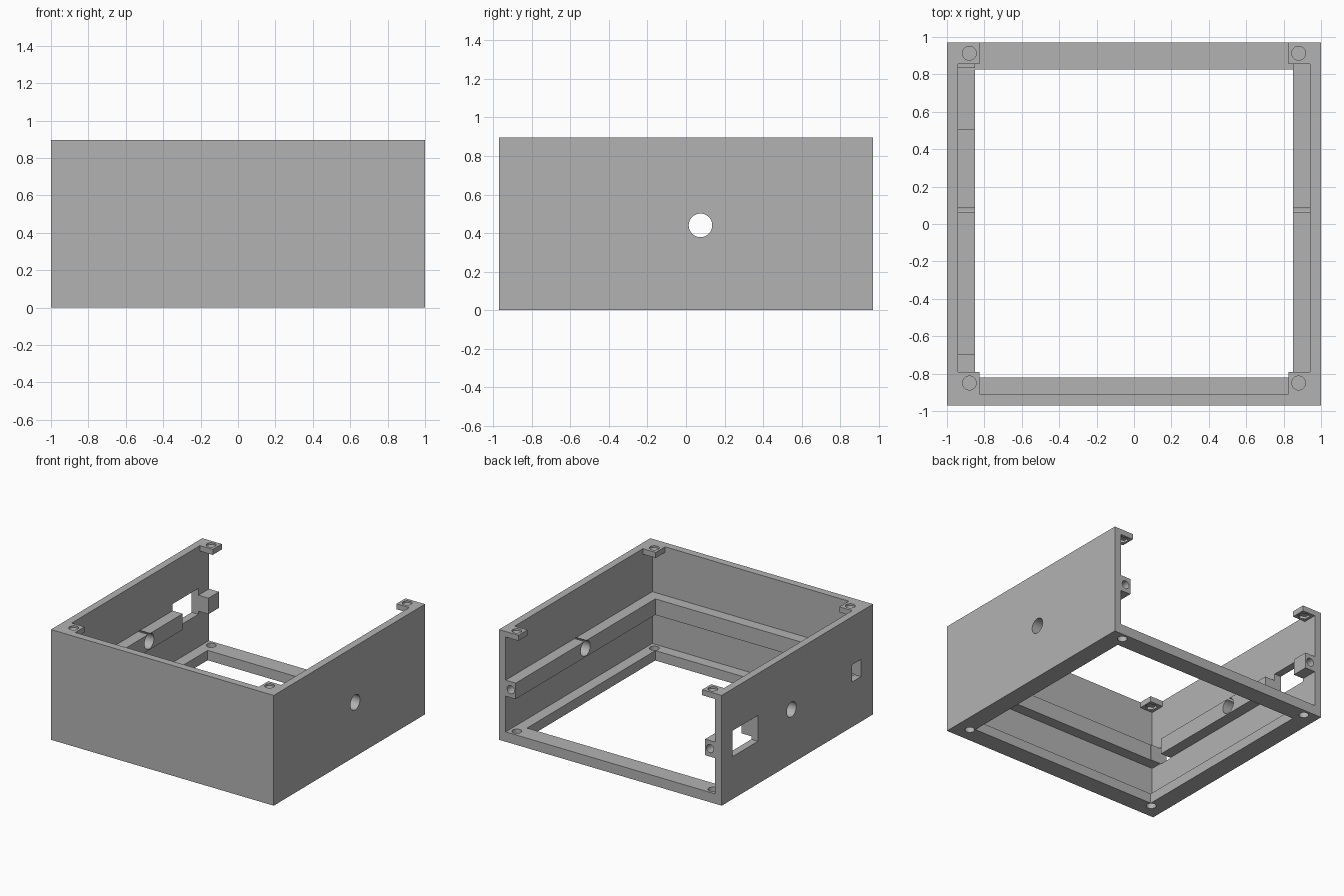
import bpy
import bmesh
import math
from mathutils import Matrix, Vector

cube = bpy.data.objects.get("Cube")
if cube:
    bpy.data.objects.remove(cube, do_unlink=True)

# Overall sizes
W, D, H = 1.0, 0.97, 0.895
WALL, RAIL, FLOOR = 0.06, 0.09, 0.08
RAIL_Z = (0.37, 0.50)
TAB = 0.045

grey = bpy.data.materials.new("plain_grey")
grey.use_nodes = True
colour = (0.45, 0.45, 0.45, 1)
grey.diffuse_color = colour
grey.node_tree.nodes["Principled BSDF"].inputs["Base Color"].default_value = colour


def add_object(name, bm):
    mesh = bpy.data.meshes.new(name)
    bm.to_mesh(mesh)
    bm.free()
    mesh.materials.append(grey)
    ob = bpy.data.objects.new(name, mesh)
    bpy.context.collection.objects.link(ob)
    return ob


def box(name, x, y, z):
    bm = bmesh.new()
    bmesh.ops.create_cube(bm, size=1)
    lo, hi = (Vector(v) for v in zip(*(sorted(r) for r in (x, y, z))))
    for v in bm.verts:
        v.co = (lo + hi) / 2 + Matrix.Diagonal(hi - lo) @ v.co
    return add_object(name, bm)


def rod(name, centre, radius, length, axis="Z", sides=40):
    bm = bmesh.new()
    turn = {"X": Matrix.Rotation(math.pi / 2, 4, "Y"),
            "Y": Matrix.Rotation(math.pi / 2, 4, "X"),
            "Z": Matrix.Identity(4)}[axis]
    bmesh.ops.create_cone(bm, cap_ends=True, segments=sides, radius1=radius,
                          radius2=radius, depth=length,
                          matrix=Matrix.Translation(centre) @ turn)
    return add_object(name, bm)


helpers = []


def combine(body, part, operation):
    mod = body.modifiers.new(part.name, "BOOLEAN")
    mod.operation, mod.solver, mod.object = operation, "EXACT", part
    part.hide_render = True
    helpers.append(part)


# Open-backed shell with a floor
shell = box("enclosure_shell", (-W, W), (-D, D), (0, H))
inner = W - WALL
combine(shell, box("cavity", (-inner, inner), (-D + WALL, 2), (FLOOR, 2)), "DIFFERENCE")

# Floor opening leaves a rectangular frame
combine(shell, box("floor_opening", (-inner + RAIL, inner - RAIL),
                   (-D + WALL + RAIL, 0.825), (-1, 0.2)), "DIFFERENCE")

# Mid-height rails along three walls
combine(shell, box("front_rail", (-inner - 0.03, inner + 0.03),
                   (-D + 0.03, -D + WALL + RAIL), RAIL_Z), "UNION")
for side, name in ((1, "left"), (-1, "right")):
    combine(shell, box(name + "_rail", (side * (inner - RAIL), side * (inner + 0.03)),
                       (-D + 0.03, D), RAIL_Z), "UNION")

# Corner screw tabs under the rim
for side, name in ((1, "left"), (-1, "right")):
    for y, end in (((-D + 0.03, -0.79), "front"), ((0.855, D), "back")):
        combine(shell, box(f"{end}_{name}_tab", (side * 0.825, side * (W - 0.03)),
                           y, (H - TAB, H)), "UNION")

# Screw holes: blind in the tab tops with nut pockets below, through the floor
for side in (1, -1):
    for y in (-0.85, 0.913):
        x = side * 0.88
        combine(shell, rod("tab_hole", (x, y, H), 0.037, 0.03), "DIFFERENCE")
        combine(shell, rod("nut_pocket", (x, y, H - TAB), 0.045, 0.04, sides=6), "DIFFERENCE")
        combine(shell, rod("floor_hole", (x, y, 0), 0.037, 0.3), "DIFFERENCE")
    # Blind hole in the back end of each side rail
    combine(shell, rod("rail_end_hole", (side * (inner - RAIL / 2), D, 0.435),
                       0.033, 0.2, "Y"), "DIFFERENCE")

# Round hole across both sides, plus two openings in the right wall
combine(shell, rod("side_hole", (0, 0.075, 0.44), 0.061, 3, "X", 48), "DIFFERENCE")
combine(shell, box("socket_window", (-1.1, -0.8), (0.505, 0.835), (0.345, 0.555)), "DIFFERENCE")
combine(shell, box("cable_slot", (-1.1, -0.84), (-0.815, -0.70), (0.365, 0.505)), "DIFFERENCE")

# Bake the cuts and drop the helpers
deps = bpy.context.evaluated_depsgraph_get()
baked = bpy.data.meshes.new_from_object(shell.evaluated_get(deps))
shell.modifiers.clear()
shell.data = baked
baked.materials.clear()
baked.materials.append(grey)
for face in baked.polygons:
    face.material_index = 0
for part in helpers:
    bpy.data.objects.remove(part, do_unlink=True)

bpy.ops.object.select_all(action="DESELECT")
shell.select_set(True)
bpy.context.view_layer.objects.active = shell
bpy.ops.object.shade_smooth_by_angle(angle=math.radians(30))
